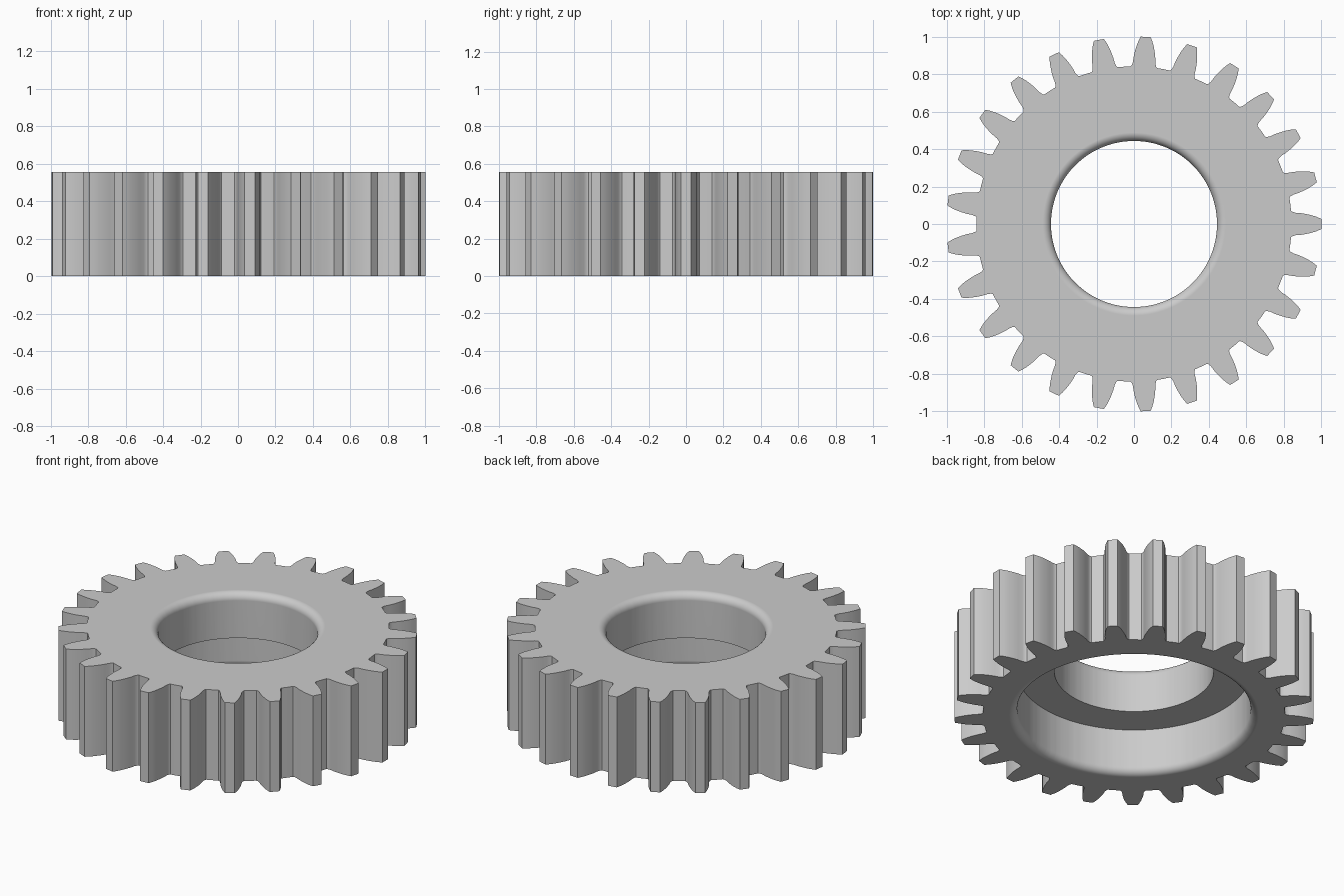
import bpy, bmesh, math

default_cube = bpy.data.objects.get("Cube")
if default_cube:
    bpy.data.objects.remove(default_cube, do_unlink=True)

TEETH = 25
HEIGHT = 0.555
BORE = 0.443
RECESS = 0.65
STEP_Z = 0.28
FILLET = 0.045
FILLET_STEPS = 8

# Half of one tooth: distance from the centre, half width
flank = [(0.838, 0.071), (0.845, 0.065), (0.862, 0.06), (0.89, 0.058),
         (0.92, 0.053), (0.95, 0.046), (0.975, 0.038), (1.0, 0.027)]


def gear_outline():
    """Polar outline (angle, radius) of the whole toothed rim."""
    pitch = 2 * math.pi / TEETH
    half = [(math.atan2(w, r), math.hypot(r, w)) for r, w in flank]
    tooth = [(-a, r) for a, r in half] + [(a, r) for a, r in reversed(half)]
    tooth.append((pitch / 2, half[0][1]))  # middle of the gap
    return [(a + i * pitch, r) for i in range(TEETH) for a, r in tooth]


def fillet(radius, z, side):
    """Quarter round flaring from a hole wall to a flat face; side is +1 on top, -1 below."""
    points = []
    for i in range(FILLET_STEPS + 1):
        t = math.pi / 2 * i / FILLET_STEPS
        points.append((radius + FILLET * (1 - math.sin(t)),
                       z - side * FILLET * (1 - math.cos(t))))
    return points


# Cross-section from top rim, down the bore, out to the recess, to the bottom rim
# (None stands for the toothed outline)
section = [(None, HEIGHT)]
section += fillet(BORE, HEIGHT, 1)
section += [(BORE, STEP_Z), (RECESS, STEP_Z)]
section += reversed(fillet(RECESS, 0, -1))
section += [(None, 0)]

# Sweep the section around the outline
outline = gear_outline()
bm = bmesh.new()
rings = [[bm.verts.new(((r or rim) * math.cos(a), (r or rim) * math.sin(a), z))
          for a, rim in outline] for r, z in section]
count = len(outline)
for k, ring in enumerate(rings):
    following = rings[(k + 1) % len(rings)]
    for i in range(count):
        j = (i + 1) % count
        bm.faces.new((ring[i], ring[j], following[j], following[i]))
bmesh.ops.recalc_face_normals(bm, faces=bm.faces)

mesh = bpy.data.meshes.new("gear_wheel")
bm.to_mesh(mesh)
bm.free()
gear = bpy.data.objects.new("gear_wheel", mesh)
bpy.context.collection.objects.link(gear)

# Plain grey metal
grey = bpy.data.materials.new("plain_grey")
grey.use_nodes = True
colour = (0.6, 0.6, 0.6, 1)
grey.diffuse_color = colour
grey.node_tree.nodes["Principled BSDF"].inputs["Base Color"].default_value = colour
mesh.materials.append(grey)

# Smooth rounds and flanks, crisp edges, flat caps
bpy.ops.object.select_all(action='DESELECT')
gear.select_set(True)
bpy.context.view_layer.objects.active = gear
bpy.ops.object.shade_smooth_by_angle(angle=math.radians(30))
normals = gear.modifiers.new("flat_caps", 'WEIGHTED_NORMAL')
normals.keep_sharp = True
